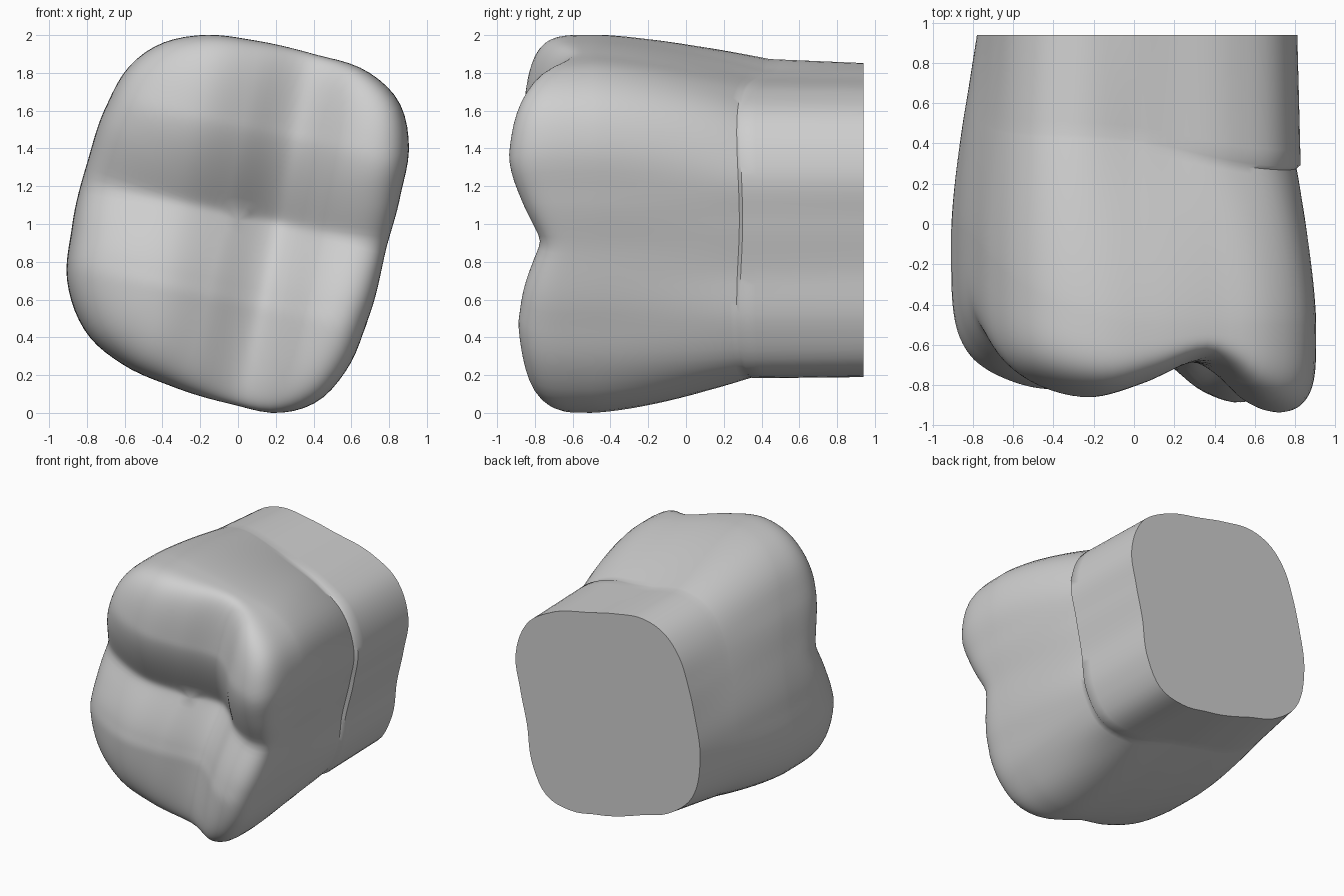
import bpy, bmesh, math

if "Cube" in bpy.data.objects:
    bpy.data.objects.remove(bpy.data.objects["Cube"], do_unlink=True)

N = 112          # points around each ring
ZC = 1.02        # height of the long axis
Y_BACK = 0.94

# Cross-sections (x, z): widest part of the crown, and the cut root end
CROWN = [(-0.2, 2.0), (0.1, 1.97), (0.4, 1.9), (0.68, 1.81), (0.85, 1.65), (0.905, 1.42),
         (0.86, 1.15), (0.78, 0.85), (0.69, 0.5), (0.57, 0.22), (0.42, 0.06), (0.22, 0.0),
         (-0.05, 0.05), (-0.35, 0.14), (-0.6, 0.25), (-0.8, 0.42), (-0.905, 0.7),
         (-0.88, 0.98), (-0.8, 1.32), (-0.7, 1.62), (-0.58, 1.83), (-0.42, 1.95)]
ROOT = [(-0.28, 1.85), (-0.05, 1.825), (0.2, 1.77), (0.5, 1.69), (0.71, 1.55), (0.81, 1.28),
        (0.77, 1.02), (0.71, 0.75), (0.66, 0.45), (0.54, 0.25), (0.33, 0.19), (0.1, 0.22),
        (-0.25, 0.31), (-0.52, 0.4), (-0.71, 0.57), (-0.78, 0.88), (-0.74, 1.18),
        (-0.68, 1.42), (-0.59, 1.65), (-0.46, 1.79)]
# Cusp height across the crown (x, height towards the front)
CUSPS = [(-1.2, .80), (-.9, .82), (-.6, .84), (-.25, .87), (0, .80), (.27, .69),
         (.4, .75), (.55, .89), (.72, .98), (.9, 1.02), (1.2, 1.02)]


def spline(pts, x):
    """Smooth interpolation through sorted (x, value) points."""
    x = min(max(x, pts[0][0]), pts[-1][0])
    i = max(k for k in range(len(pts) - 1) if pts[k][0] <= x)

    def slope(k):
        a, b = pts[max(k - 1, 0)], pts[min(k + 1, len(pts) - 1)]
        return (b[1] - a[1]) / (b[0] - a[0])
    (x0, y0), (x1, y1) = pts[i], pts[i + 1]
    h = x1 - x0
    t = (x - x0) / h
    return (y0 * (1 + 2 * t) * (1 - t) ** 2 + slope(i) * h * t * (1 - t) ** 2
            + y1 * t * t * (3 - 2 * t) + slope(i + 1) * h * t * t * (t - 1))


def radii(outline):
    """Radius of an outline at N equal angles."""
    polar = sorted((math.atan2(z - ZC, x), math.hypot(x, z - ZC)) for x, z in outline)
    turn = 2 * math.pi
    wrapped = ([(a - turn, r) for a, r in polar[-4:]] + polar
               + [(a + turn, r) for a, r in polar[:4]])
    return [spline(wrapped, -math.pi + turn * i / N) for i in range(N)]


crown_r, root_r = radii(CROWN), radii(ROOT)
angles = [-math.pi + 2 * math.pi * i / N for i in range(N)]


def rim(a):
    """Depth of the widest line, which lies further back on the -x side."""
    return -0.5 + 0.48 * max(0, -math.cos(a)) ** 1.5


def chewing_face(x, z, rho, a):
    """Front surface: four cusps, a cross groove and a rounded rim."""
    v = z - 1.05 + 0.21 * x
    w = math.hypot(v, 0.03)
    groove = 0.2 * (1 - min(w / 0.48, 1)) ** 1.5
    height = spline(CUSPS, x - 0.2 * (z - 1.4)) - groove
    height -= 0.04 * min(max(-v, 0) / 0.4, 1)
    return rim(a) - (height + rim(a)) * (1 - rho ** 4.5) ** (1 / 4.5)


def side_point(i, part, s):
    """Point on the root (part 0) or the crown wall (part 1), s from back to front."""
    c = math.cos(angles[i])
    collar = 0.4 - 0.12 * c + 0.02 * math.cos(4 * angles[i])
    t_collar = 0.55 * max(0, -c)
    if part == 0:
        y, t = Y_BACK + (collar - Y_BACK) * s, t_collar * s
        swell = 0.018 * max(0, c) * s
    else:
        y = collar + (rim(angles[i]) - collar) * s
        t = t_collar + (1 - t_collar) * (1 - (1 - s) ** 1.5)
        swell = -0.008 * max(0, c) * (1 - s) ** 6
    r = root_r[i] + (crown_r[i] - root_r[i]) * t + swell
    return (r * c, y, ZC + r * math.sin(angles[i]))


bm = bmesh.new()
rings = []
for part, steps in ((0, 8), (1, 22)):
    for k in range(steps + 1):
        s = k / steps if part == 0 else (k + 0.5) / (steps + 0.5)
        rings.append([bm.verts.new(side_point(i, part, s)) for i in range(N)])
# Chewing face rings, dense at the rim
for k in range(1, 50):
    rho = math.sin(math.pi / 2 * (1 - k / 50)) ** 0.75
    ring = []
    for i, a in enumerate(angles):
        x, z = rho * crown_r[i] * math.cos(a), ZC + rho * crown_r[i] * math.sin(a)
        ring.append(bm.verts.new((x, chewing_face(x, z, rho, a), z)))
    rings.append(ring)

for a, b in zip(rings, rings[1:]):
    for i in range(N):
        j = (i + 1) % N
        bm.faces.new((a[i], a[j], b[j], b[i]))
centre = bm.verts.new((0, chewing_face(0, ZC, 0, 0), ZC))
for i in range(N):
    bm.faces.new((rings[-1][i], rings[-1][(i + 1) % N], centre))
bm.faces.new(rings[0])   # flat cut end
bmesh.ops.recalc_face_normals(bm, faces=bm.faces)

mesh = bpy.data.meshes.new("molar")
bm.to_mesh(mesh)
bm.free()
molar = bpy.data.objects.new("molar", mesh)
bpy.context.collection.objects.link(molar)

# Plain grey
grey = bpy.data.materials.new("light_grey")
grey.use_nodes = True
colour = (0.62, 0.62, 0.62, 1)
grey.diffuse_color = colour
grey.node_tree.nodes["Principled BSDF"].inputs["Base Color"].default_value = colour
mesh.materials.append(grey)

bpy.ops.object.select_all(action='DESELECT')
molar.select_set(True)
bpy.context.view_layer.objects.active = molar
bpy.ops.object.shade_smooth_by_angle(angle=math.radians(50))
